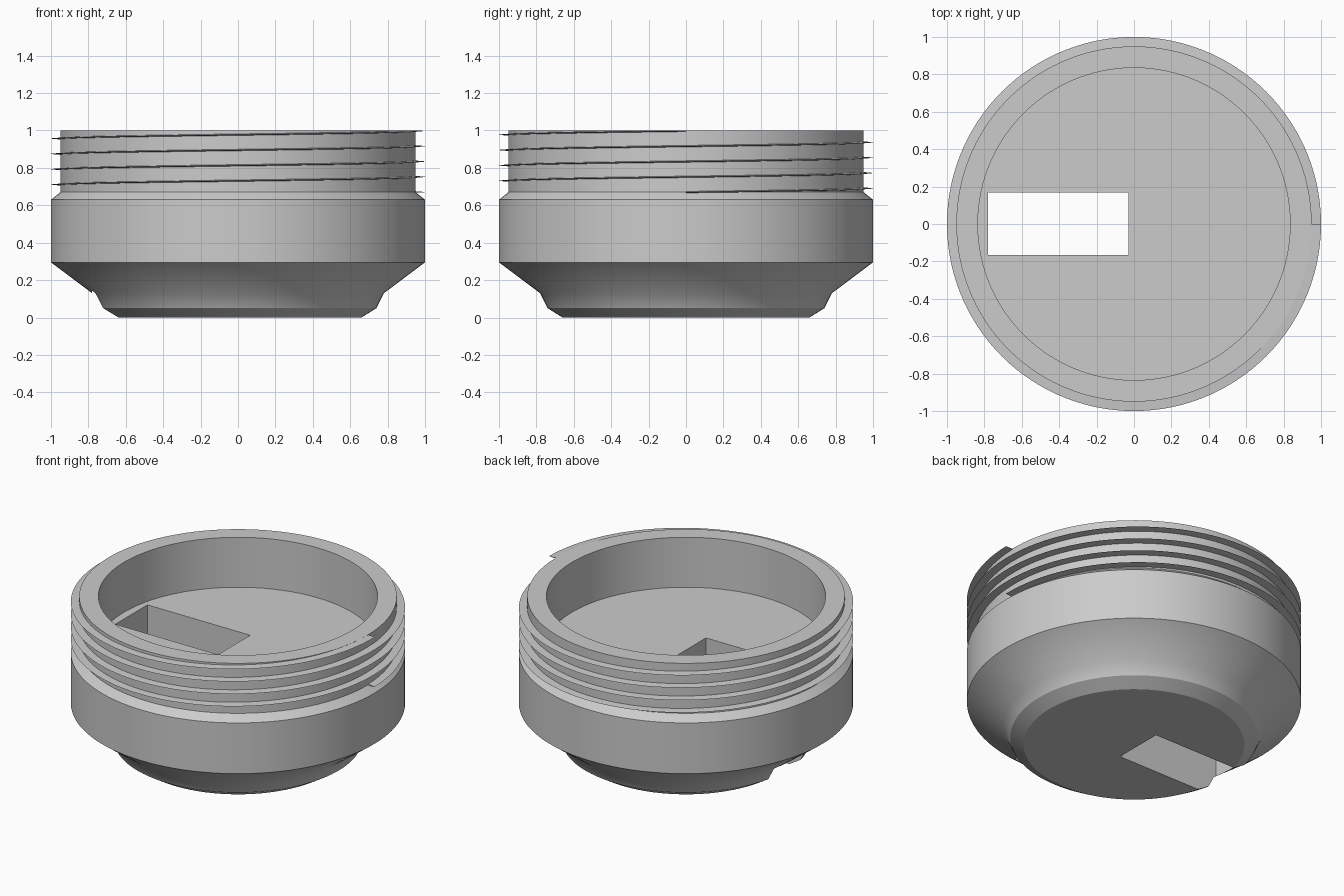
import bpy, bmesh
from math import cos, sin, tau, radians

default = bpy.data.objects.get("Cube")
if default:
    bpy.data.objects.remove(default, do_unlink=True)

SEGMENTS = 120

grey = bpy.data.materials.new("plain grey")
grey.use_nodes = True
colour = (0.6, 0.6, 0.6, 1)
grey.diffuse_color = colour
grey.node_tree.nodes["Principled BSDF"].inputs["Base Color"].default_value = colour


def add_object(name, bm):
    bmesh.ops.recalc_face_normals(bm, faces=bm.faces)
    mesh = bpy.data.meshes.new(name)
    bm.to_mesh(mesh)
    bm.free()
    obj = bpy.data.objects.new(name, mesh)
    bpy.context.collection.objects.link(obj)
    mesh.materials.append(grey)
    return obj


def activate(obj):
    bpy.ops.object.select_all(action='DESELECT')
    obj.select_set(True)
    bpy.context.view_layer.objects.active = obj


def smooth(obj):
    activate(obj)
    bpy.ops.object.shade_smooth_by_angle(angle=radians(30))


# Cup body: one turned profile, outside then inside
profile = [(0, 0), (0.66, 0), (0.74, 0.05), (0.78, 0.13), (1, 0.295), (1, 0.63),
           (0.95, 0.67), (0.95, 1), (0.835, 1), (0.835, 0.67), (0, 0.67)]
bm = bmesh.new()
verts = [bm.verts.new((r, 0, z)) for r, z in profile]
edges = [bm.edges.new(pair) for pair in zip(verts, verts[1:])]
bmesh.ops.spin(bm, geom=verts + edges, axis=(0, 0, 1), cent=(0, 0, 0),
               angle=tau, steps=SEGMENTS)
bmesh.ops.remove_doubles(bm, verts=bm.verts, dist=0.0001)
body = add_object("cup_body", bm)

# Rectangular slot through the floor
bm = bmesh.new()
bmesh.ops.create_cube(bm, size=1)
bmesh.ops.scale(bm, vec=(0.75, 0.335, 2), verts=bm.verts)
bmesh.ops.translate(bm, vec=(-0.405, 0.002, 0.4), verts=bm.verts)
cutter = add_object("slot_cutter", bm)
cutter.hide_render = True
cut = body.modifiers.new("slot", 'BOOLEAN')
cut.operation = 'DIFFERENCE'
cut.solver = 'EXACT'
cut.object = cutter
activate(body)
bpy.ops.object.modifier_apply(modifier=cut.name)
bpy.data.objects.remove(cutter, do_unlink=True)
smooth(body)

# Screw thread: a thin wedge swept up a helix of four turns
TURNS, START, END = 4, 0.67, 0.998
section = [(0.94, -0.005), (1, 0), (0.94, 0.005)]
bm = bmesh.new()
rings = []
steps = TURNS * SEGMENTS
for i in range(steps + 1):
    t = i / steps
    a = t * TURNS * tau
    height = START + (END - START) * t
    rings.append([bm.verts.new((r * cos(a), r * sin(a), min(height + dz, 1)))
                  for r, dz in section])
for low, high in zip(rings, rings[1:]):
    for j in range(3):
        k = (j + 1) % 3
        bm.faces.new((low[j], low[k], high[k], high[j]))
bm.faces.new(rings[0])
bm.faces.new(rings[-1])
smooth(add_object("screw_thread", bm))
